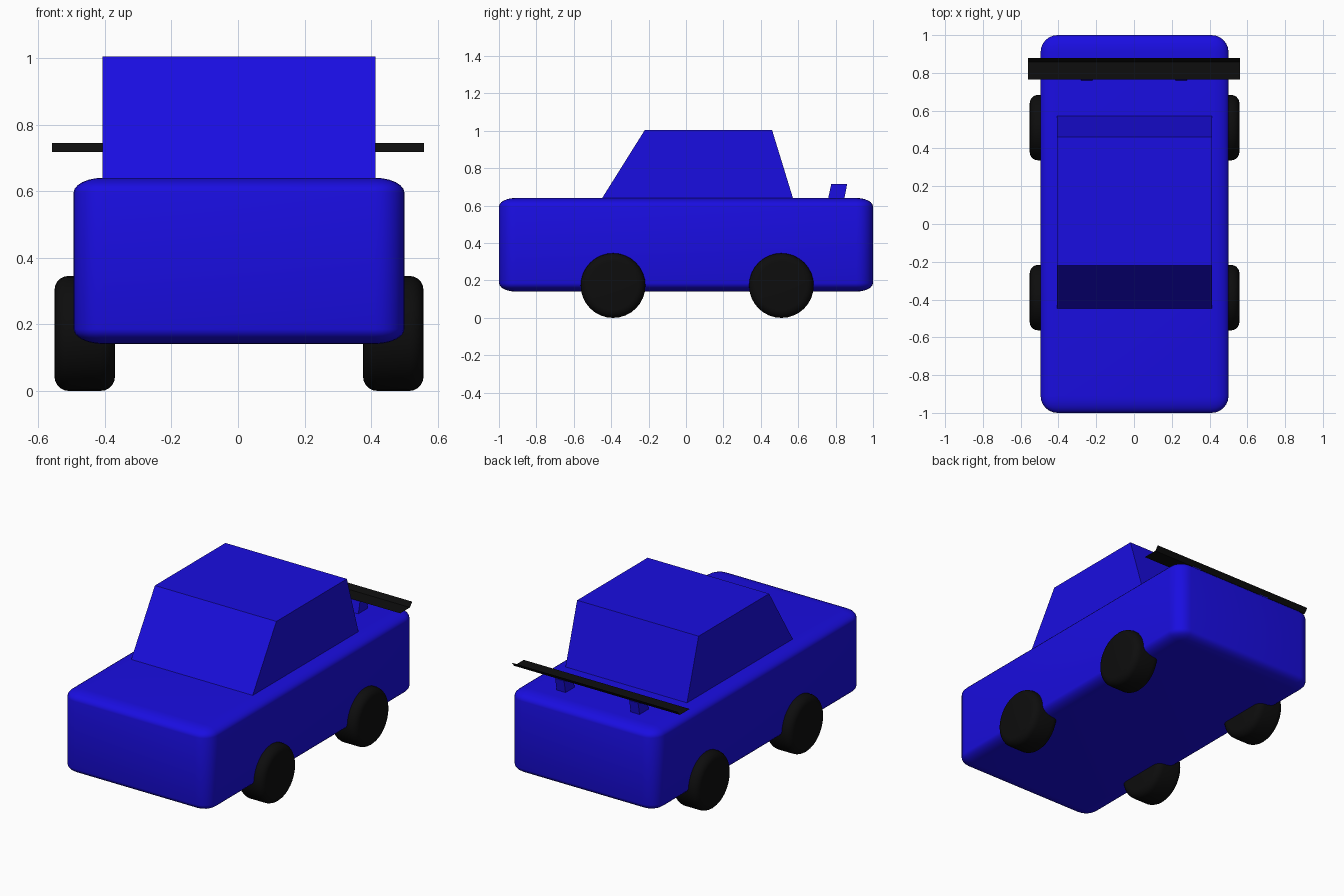
import bpy, bmesh, math
from mathutils import Matrix

if "Cube" in bpy.data.objects:
    bpy.data.objects.remove(bpy.data.objects["Cube"])

def material(name, color):
    m = bpy.data.materials.new(name)
    m.diffuse_color = (*color, 1)
    m.use_nodes = True
    m.node_tree.nodes["Principled BSDF"].inputs["Base Color"].default_value = m.diffuse_color
    return m

BLUE = material("blue_paint", (0.01, 0.004, 0.75))
BLACK = material("black_rubber", (0.004, 0.004, 0.004))
CX = 0.003

def add_object(name, bm, mat, smooth=False):
    bmesh.ops.recalc_face_normals(bm, faces=bm.faces)
    me = bpy.data.meshes.new(name)
    bm.to_mesh(me)
    bm.free()
    me.materials.append(mat)
    ob = bpy.data.objects.new(name, me)
    bpy.context.collection.objects.link(ob)
    if smooth:
        bpy.ops.object.select_all(action='DESELECT')
        ob.select_set(True)
        bpy.context.view_layer.objects.active = ob
        bpy.ops.object.shade_smooth_by_angle(angle=math.radians(35))
    return ob

def extrude_profile(name, profile, x0, x1, mat, closed=True):
    """Sweep a (y, z) profile along x; an open profile gives a thin sheet."""
    bm = bmesh.new()
    a = [bm.verts.new((x0, y, z)) for y, z in profile]
    b = [bm.verts.new((x1, y, z)) for y, z in profile]
    n = len(profile)
    for i in range(n if closed else n - 1):
        j = (i + 1) % n
        bm.faces.new((a[i], a[j], b[j], b[i]))
    if closed:
        bm.faces.new(a)
        bm.faces.new(b)
    return add_object(name, bm, mat)

# Body: rounded box, flattened after bevelling so the rounding flattens too
bm = bmesh.new()
bmesh.ops.create_cube(bm, size=1, matrix=Matrix.Diagonal((0.995, 2, 1, 1)))
bmesh.ops.bevel(bm, geom=bm.edges[:], offset=0.09, segments=6, profile=0.5, affect='EDGES')
bmesh.ops.transform(bm, matrix=Matrix.Translation((CX, 0, 0.391)) @ Matrix.Diagonal((1, 1, 0.5, 1)),
                    verts=bm.verts)
add_object("body", bm, BLUE, smooth=True)

# Cabin
extrude_profile("cabin", [(-0.455, 0.63), (0.575, 0.63), (0.46, 1.005), (-0.22, 1.005)],
                CX - 0.41, CX + 0.41, BLUE)

# Wheels
def wheel(name, side, y):
    bm = bmesh.new()
    bmesh.ops.create_cone(bm, cap_ends=True, segments=32, radius1=0.173, radius2=0.173, depth=0.182)
    rims = [e for e in bm.edges if abs(e.verts[0].co.z - e.verts[1].co.z) < 1e-4]
    bmesh.ops.bevel(bm, geom=rims, offset=0.043, segments=5, profile=0.5, affect='EDGES')
    m = Matrix.Translation((CX + side * 0.464, y, 0.173)) @ Matrix.Rotation(math.pi / 2, 4, 'Y')
    bmesh.ops.transform(bm, matrix=m, verts=bm.verts)
    add_object(name, bm, BLACK, smooth=True)

for side, s in (("left", -1), ("right", 1)):
    wheel("front_wheel_" + side, s, -0.39)
    wheel("rear_wheel_" + side, s, 0.51)
    # Spoiler struts
    extrude_profile("spoiler_strut_" + side,
                    [(0.758, 0.63), (0.845, 0.63), (0.862, 0.717), (0.777, 0.717)],
                    s * 0.25 - 0.03, s * 0.25 + 0.03, BLUE)

# Spoiler: thin blade with a turned-up rear lip
extrude_profile("spoiler_blade", [(0.764, 0.718), (0.858, 0.718), (0.88, 0.745)],
                -0.56, 0.56, BLACK, closed=False)
